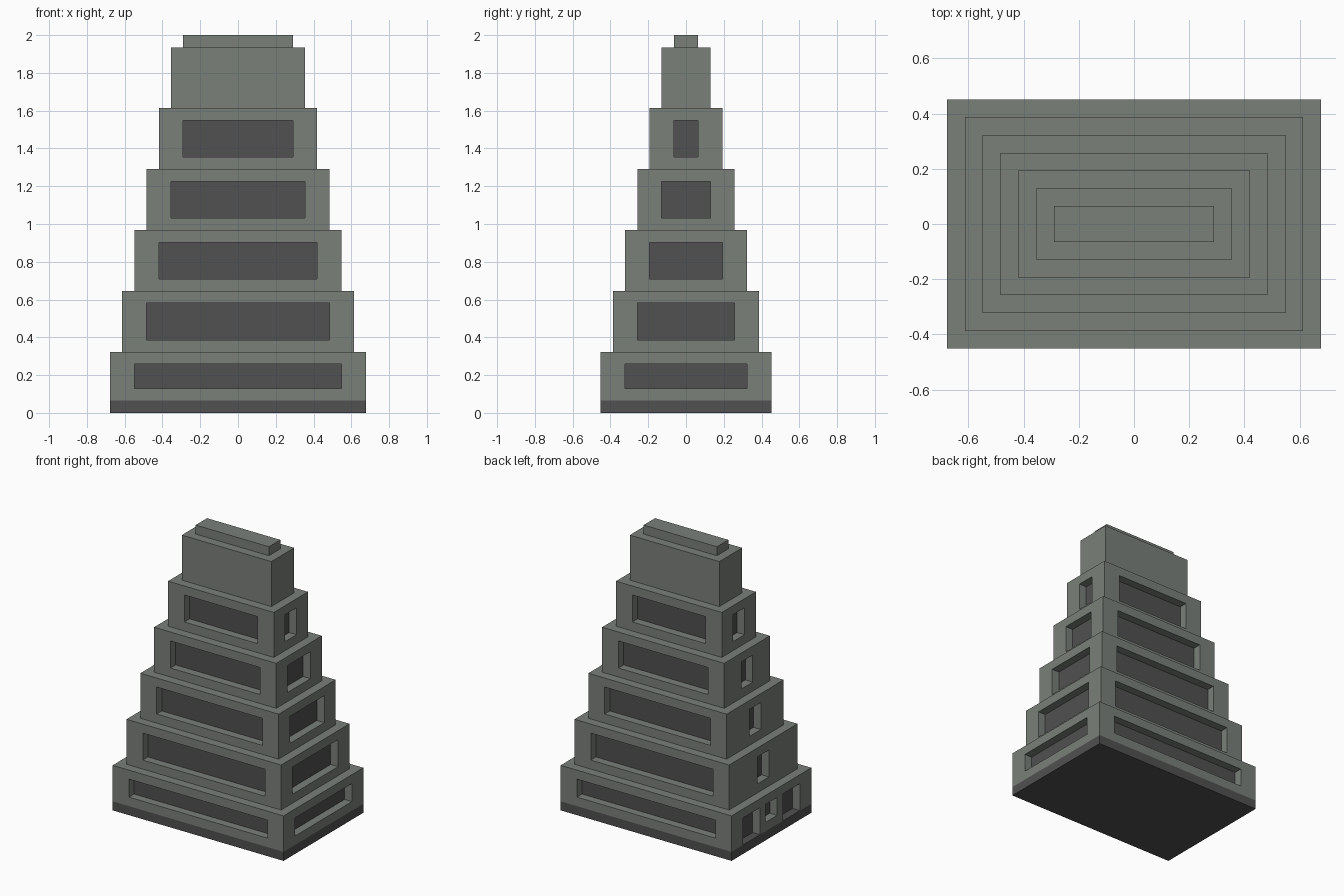
import bpy
import bmesh
from mathutils import Matrix, Vector

if "Cube" in bpy.data.objects:
    bpy.data.objects.remove(bpy.data.objects["Cube"])

U = 2 / 6.2          # storey height
STEP = 0.2 * U       # setback, recess depth and margin
PLATE = 0.006        # pane thickness


def material(name, rgb):
    mat = bpy.data.materials.new(name)
    mat.use_nodes = True
    mat.diffuse_color = (*rgb, 1)
    mat.node_tree.nodes["Principled BSDF"].inputs["Base Color"].default_value = (*rgb, 1)
    return mat


wall_grey = material("wall grey", (0.195, 0.214, 0.195))
dark_grey = material("dark grey", (0.082, 0.082, 0.082))


def boxes(name, bounds, mat):
    """One object made of axis-aligned boxes given as (low, high) corners."""
    bm = bmesh.new()
    for low, high in bounds:
        low, high = Vector(low), Vector(high)
        fit = Matrix.Translation((low + high) / 2) @ Matrix.Diagonal((*(high - low), 1))
        bmesh.ops.create_cube(bm, size=1, matrix=fit)
    mesh = bpy.data.meshes.new(name)
    bm.to_mesh(mesh)
    bm.free()
    mesh.materials.append(mat)
    obj = bpy.data.objects.new(name, mesh)
    bpy.context.collection.objects.link(obj)
    return obj


def opening(axis, sign, face, a, b, z0, z1, near, far):
    """Box behind a wall, from depth near to depth far, spanning a to b along it."""
    d0, d1 = sorted((sign * (face - near), sign * (face - far)))
    if axis == "x":
        return (d0, a, z0), (d1, b, z1)
    return (a, d0, z0), (b, d1, z1)


def carve(obj, cutter):
    mod = obj.modifiers.new("recesses", "BOOLEAN")
    mod.object = cutter
    mod.solver = "EXACT"
    graph = bpy.context.evaluated_depsgraph_get()
    carved = bpy.data.meshes.new_from_object(obj.evaluated_get(graph))
    obj.modifiers.clear()
    obj.data = carved
    bpy.data.objects.remove(cutter)


# Base slab
hx, hy = 2.1 * U, 1.4 * U
boxes("base_slab", [((-hx, -hy, 0), (hx, hy, STEP))], dark_grey)

# Stepped storeys with recessed windows
for i in range(5):
    hx, hy = 2.1 * U - i * STEP, 1.4 * U - i * STEP
    floor, top = i * U, (i + 1) * U
    bottom = floor + STEP if i == 0 else floor
    z0, z1 = bottom + STEP, top - STEP
    wx, wy = hx - 2 * STEP, hy - 2 * STEP

    # Long windows front, back and on the +x side; small window on the -x side
    spots = [("y", s, hy, -wx, wx, z0, z1) for s in (-1, 1)]
    spots.append(("x", 1, hx, -wy, wy, z0, z1))
    spots.append(("x", -1, hx, -STEP, STEP, z0, z1))
    # Entrance doors flank the small window on the ground storey
    if i == 0:
        spots += [("x", -1, hx, 2 * STEP, wy, bottom, z1),
                  ("x", -1, hx, -wy, -2 * STEP, bottom, z1)]

    storey = boxes(f"storey_{i + 1}", [((-hx, -hy, bottom), (hx, hy, top))], wall_grey)
    cuts = []
    for spot in spots:
        low, high = opening(*spot, -0.05, STEP)
        if spot[5] == bottom:
            low = (low[0], low[1], low[2] - 0.02)
        cuts.append((low, high))
    carve(storey, boxes("recess_cutter", cuts, wall_grey))
    boxes(f"window_panes_{i + 1}",
          [opening(*spot, STEP - PLATE, STEP) for spot in spots], dark_grey)

# Plain top storey and roof cap
hx, hy = 1.1 * U, 0.4 * U
boxes("top_storey", [((-hx, -hy, 5 * U), (hx, hy, 6 * U))], wall_grey)
hx, hy = hx - STEP, hy - STEP
boxes("roof_cap", [((-hx, -hy, 6 * U), (hx, hy, 6 * U + STEP))], wall_grey)
